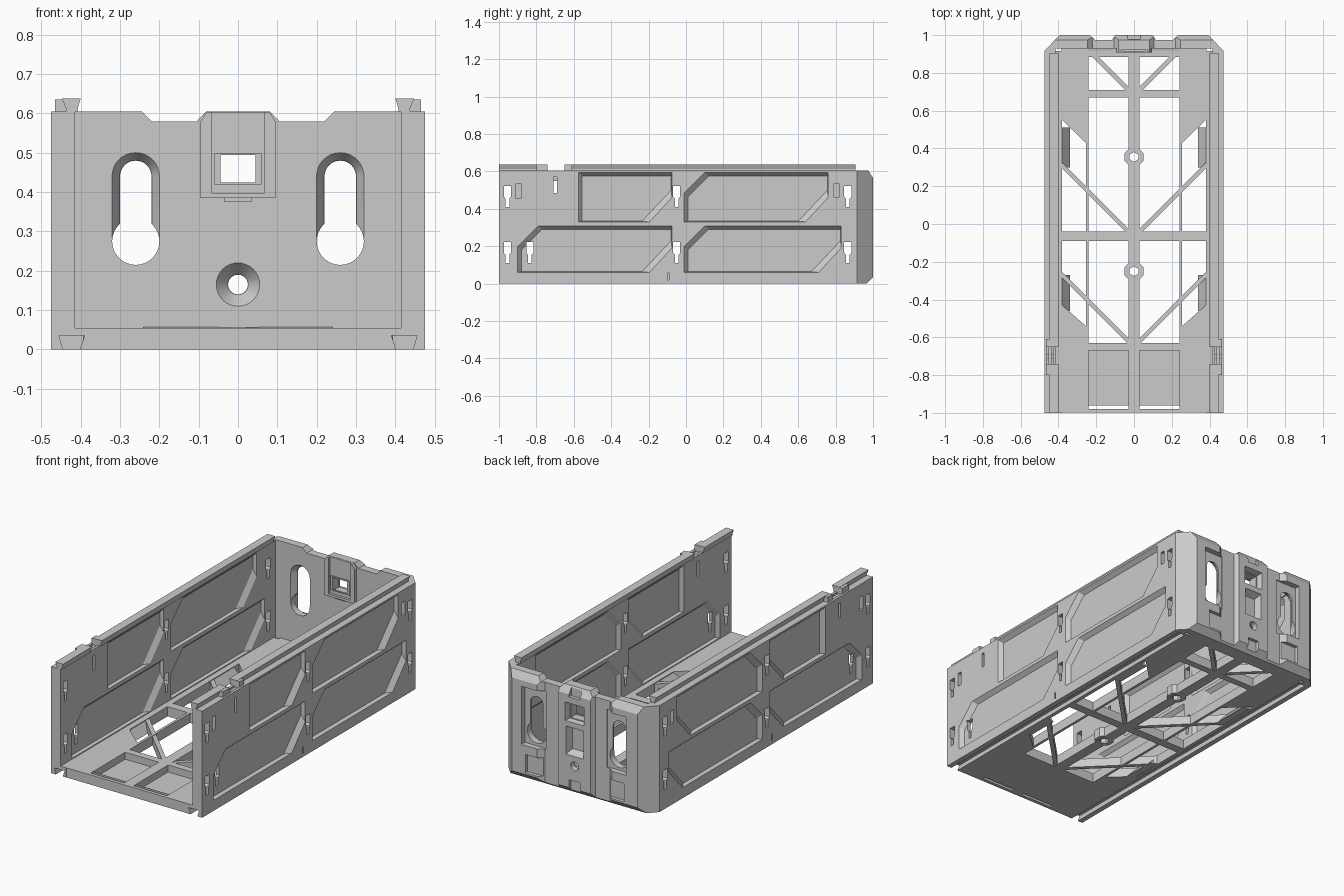
import bpy, bmesh, math
from mathutils import Matrix

if "Cube" in bpy.data.objects:
    bpy.data.objects.remove(bpy.data.objects["Cube"])


def loft(name, pa, a, pb, b, axis):
    """Solid between polygon pa at a and pb at b along an axis."""
    place = {'x': lambda p, t: (t, p[0], p[1]),
             'y': lambda p, t: (p[0], t, p[1]),
             'z': lambda p, t: (p[0], p[1], t)}[axis]
    bm = bmesh.new()
    va = [bm.verts.new(place(p, a)) for p in pa]
    vb = [bm.verts.new(place(p, b)) for p in pb]
    n = len(va)
    bm.faces.new(va)
    bm.faces.new(vb[::-1])
    for i in range(n):
        bm.faces.new((va[i], vb[i], vb[(i + 1) % n], va[(i + 1) % n]))
    bmesh.ops.recalc_face_normals(bm, faces=bm.faces)
    me = bpy.data.meshes.new(name)
    bm.to_mesh(me)
    bm.free()
    ob = bpy.data.objects.new(name, me)
    bpy.context.collection.objects.link(ob)
    return ob


def prism(name, pts, axis, a, b):
    return loft(name, pts, a, pts, b, axis)


def rect(x0, x1, y0, y1):
    return [(x0, y0), (x1, y0), (x1, y1), (x0, y1)]


def box(name, x0, x1, y0, y1, z0, z1):
    return prism(name, rect(x0, x1, y0, y1), 'z', z0, z1)


def circle(cx, cy, r, n=32, a0=0.0, a1=math.tau):
    full = abs(a1 - a0 - math.tau) < 1e-6
    return [(cx + r * math.cos(a0 + (a1 - a0) * i / (n if full else n - 1)),
             cy + r * math.sin(a0 + (a1 - a0) * i / (n if full else n - 1))) for i in range(n)]


def pill(cx, z0, z1, r):
    return circle(cx, z1, r, 17, 0, math.pi) + circle(cx, z0, r, 17, math.pi, math.tau)


def flip(pts, s):
    return [(s * p[0], p[1]) for p in pts]


def cut(ob, *cutters):
    for c in cutters:
        m = ob.modifiers.new("cut", 'BOOLEAN')
        m.operation, m.solver, m.object = 'DIFFERENCE', 'EXACT', c
        bpy.context.view_layer.update()
        me = bpy.data.meshes.new_from_object(ob.evaluated_get(bpy.context.evaluated_depsgraph_get()))
        ob.modifiers.clear()
        ob.data = me
        bpy.data.objects.remove(c)


def mirror(ob, name):
    o = ob.copy()
    o.data = ob.data.copy()
    o.name = name
    o.data.transform(Matrix.Diagonal((-1, 1, 1, 1)))
    o.data.flip_normals()
    bpy.context.collection.objects.link(o)


# side wall with foot and underside dovetail groove
wall = prism("right_wall", [(.38, 0), (.475, 0), (.475, .605), (.415, .605), (.415, .055), (.38, .055)],
             'y', -1, .915)
cut(wall, prism("c", [(.405, -.01), (.442, -.01), (.455, .035), (.39, .035)], 'y', -1.1, .9))


# recessed panels, outside and inside
def panel(y0, y1, z0, z1, corner, i=0.0):
    c = .11 if corner else .001
    k = .04 if i else 0
    return [(y0 + i, z0 + i * .2), (y1 - .12 - k, z0 + i * .2), (y1 - i * .2, z0 + .13 + k),
            (y1 - i * .2, z1 - i), (y0 + c + i, z1 - i), (y0 + i, z1 - c - i)]


for p in [(-.01, .83, .06, .31, True), (-.01, .76, .33, .595, True),
          (-.9, -.075, .06, .31, True), (-.575, -.075, .33, .595, False)]:
    cut(wall, loft("c", panel(*p), .4755, panel(*p, .02), .452, 'x'),
        loft("c", panel(*p), .4145, panel(*p, .02), .434, 'x'))

# keyhole slots, small slots and vents through the wall
for y, z in [(-.955, .11), (-.955, .41), (-.05, .11), (-.05, .41), (.865, .11), (.865, .41), (-.835, .11)]:
    w, n = .019, .01
    cut(wall, prism("c", [(y - n, z), (y + n, z), (y + n, z + .045), (y + w, z + .055), (y + w, z + .112),
                          (y - w, z + .112), (y - w, z + .055), (y - n, z + .045)], 'x', .38, .5))
for y, z0, z1, w, x in [(-.7, .485, .57, .009, .4), (-.895, .455, .535, .014, .44),
                        (.805, .46, .535, .014, .44), (-.095, .058, .02, .005, .46)]:
    cut(wall, prism("c", rect(y - w, y + w, min(z0, z1), max(z0, z1)), 'x', x, .5))
cut(wall, box("c", .43, .46, -.74, -.65, .55, .62))
mirror(wall, "left_wall")

# dovetail rails and catches on top of the walls
tail = [(.408, .604), (.437, .604), (.437, .612), (.448, .638), (.4, .638), (.408, .612)]
for nm, a, b in [("rear_rail", -.65, .905), ("front_rail", -1, -.74)]:
    r = prism("right_" + nm, tail, 'y', a, b)
    mirror(r, "left_" + nm)
for i, (a, b) in enumerate([(-.8, -.74), (-.65, -.61)]):
    c = box("right_catch_%d" % i, .425, .465, a, b, .6, .636)
    mirror(c, "left_catch_%d" % i)
c = box("right_catch_tongue", .437, .453, -.74, -.65, .55, .6)
mirror(c, "left_catch_tongue")

# floor frame with windows, sunken front pads and narrow slots
T = .055
floor = box("floor", -.385, .385, -.999, .95, 0, T)
upper = [(.255, -.04), (.38, -.04), (.38, .55), (.255, .43)]
lower = [(.255, -.09), (.38, -.09), (.38, -.43), (.255, -.54)]
for s in (1, -1):
    for y0, y1 in [(-.63, -.09), (-.04, .67), (.71, .885)]:
        cut(floor, prism("c", flip(rect(.03, .24, y0, y1), s), 'z', -.1, .1))
    for w in (upper, lower):
        cut(floor, prism("c", flip(w, s), 'z', -.1, .1))
    cut(floor, prism("c", flip(rect(.03, .24, -.96, -.67), s), 'z', .015, .1),
        prism("c", flip(rect(.03, .24, -.979, -.962), s), 'z', -.1, .1))


# diagonal braces
def brace(name, p, q, w=.012):
    dx, dy = q[0] - p[0], q[1] - p[1]
    l = math.hypot(dx, dy)
    nx, ny = -dy / l * w, dx / l * w
    b = prism("right_" + name, [(p[0] + nx, p[1] + ny), (q[0] + nx, q[1] + ny),
                                (q[0] - nx, q[1] - ny), (p[0] - nx, p[1] - ny)], 'z', .003, T - .003)
    mirror(b, "left_" + name)


brace("middle_brace", (.02, -.05), (.385, .315))
brace("front_brace", (.02, -.63), (.385, -.265))
brace("rear_brace", (.02, .7), (.23, .91))

# sloped fillets at the outer corners of the side windows
for nm, y0, y1, y2 in [("rear_fillet", .3, .51, .55), ("front_fillet", -.27, -.46, -.43)]:
    f = loft("right_" + nm, [(.382, T - .002), (.34, .002), (.382, .002)], y0,
             [(.382, T - .002), (.34, .002), (.382, .002)], y1, 'y')
    mirror(f, "left_" + nm)

# screw bosses on the centre spine
for nm, y in [("rear_boss", .355), ("front_boss", -.25)]:
    hole = circle(0, y, .026, 6, math.pi / 6, math.pi / 6 + math.tau)
    cut(floor, prism("c", hole, 'z', -.1, .2))
    boss = prism(nm, circle(0, y, .054, 8, math.pi / 8, math.pi / 8 + math.tau), 'z', .002, T + .002)
    cut(boss, prism("c", hole, 'z', -.1, .2))

# back wall from its plan outline
half = [(.1, 1), (.115, .975), (.205, .975), (.235, 1), (.395, 1), (.475, .915), (.415, .915), (.415, .93)]
back = prism("back_wall", half + flip(half[::-1], -1), 'z', 0, .605)

# top and bottom rear chamfers, dips in the top edge
cut(back, prism("c", [(.975, .62), (.975, .605), (1.0, .565), (1.05, .565), (1.05, .62)], 'x', -.6, .6),
    prism("c", [(.965, -.01), (.965, 0), (1, .035), (1.05, .035), (1.05, -.01)], 'x', -.6, .6))
for s in (1, -1):
    cut(back, prism("c", flip([(.08, .606), (.105, .58), (.22, .58), (.246, .606), (.246, .7), (.08, .7)], s),
                    'y', .9, 1.1))
    # hanging keyhole with sloped seat and rear pocket
    x = .26 * s
    cut(back, prism("c", rect(x - .062, x + .075, .2, .53), 'y', .968, 1.1),
        prism("c", circle(x, .275, .06), 'y', .8, 1.1),
        prism("c", pill(x, .275, .44, .04), 'y', .8, 1.1),
        loft("c", pill(x, .29, .44, .061), .929, pill(x, .29, .44, .041), .96, 'y'),
        prism("c", rect(x - .05, x + .05, .045, .15), 'y', .98, 1.1))

# centre column: screw hole, latch window, rear pockets and notch
cut(back, prism("c", circle(0, .165, .025), 'y', .8, 1.1),
    loft("c", circle(0, .165, .056), .929, circle(0, .165, .026), .965, 'y'),
    prism("c", rect(-.045, .045, .42, .5), 'y', .8, 1.1),
    loft("c", rect(-.06, .06, .41, .515), 1.001, rect(-.05, .05, .415, .505), .97, 'y'),
    loft("c", rect(-.055, .055, .22, .38), 1.001, rect(-.04, .04, .24, .36), .96, 'y'),
    prism("c", rect(-.035, .035, -.1, .08), 'y', .982, 1.1),
    prism("c", rect(-.035, .035, .55, .7), 'y', .98, 1.1))

# latch frame on the inside of the back wall
latch = prism("latch_frame", [(-.095, .385), (.095, .385), (.095, .58), (.08, .604), (-.08, .604), (-.095, .58)],
              'y', .908, .932)
cut(latch, prism("c", rect(-.068, .068, .398, .7), 'y', .8, .922),
    prism("c", rect(-.045, .045, .42, .5), 'y', .8, 1.1))
rim = prism("latch_rim", rect(-.06, .06, .42, .5), 'y', .914, .924)
cut(rim, prism("c", rect(-.045, .045, .425, .495), 'y', .8, 1.1))
box("latch_lip", -.035, .035, .918, .932, .376, .386)

# sloped strip where floor meets back wall
prism("rear_fillet_strip", [(.883, .004), (.932, .004), (.932, .058), (.91, .054)], 'x', -.24, .24)

# smooth the round holes, keep edges sharp
for o in bpy.context.scene.objects:
    o.select_set(o.name == "back_wall")
bpy.context.view_layer.objects.active = back
bpy.ops.object.shade_smooth_by_angle(angle=math.radians(25))
